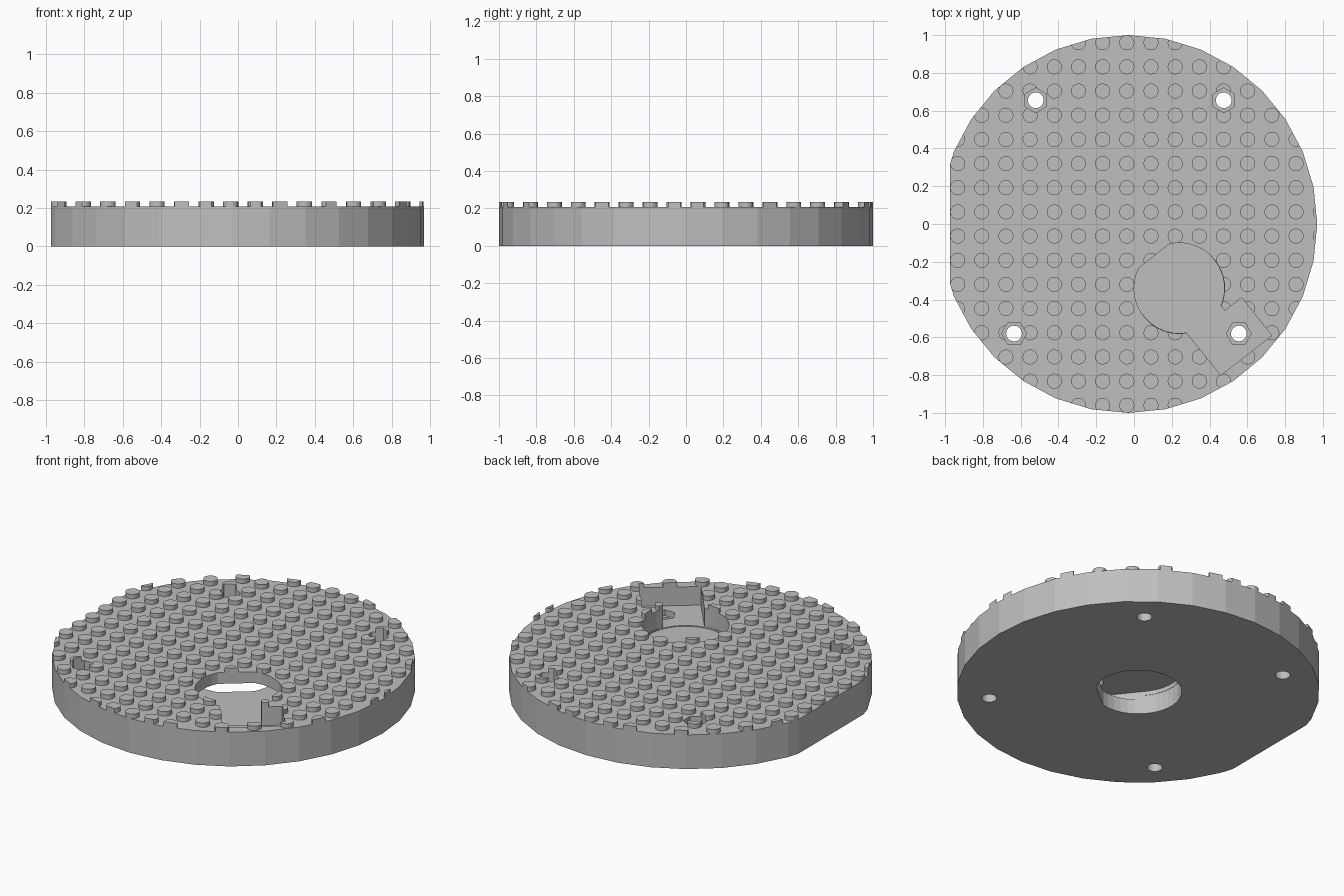
import bpy, bmesh, math

if "Cube" in bpy.data.objects:
    bpy.data.objects.remove(bpy.data.objects["Cube"])

CX = -0.03                      # disc centre in x
TOP = 0.208                     # plate top
BORE = 0.24                     # cable bore radius
P0, P1 = (CX, 0.0), (0.24, -0.34)   # lower and upper bore centres

gray = bpy.data.materials.new("plate_gray")
gray.diffuse_color = (0.52, 0.52, 0.52, 1)
gray.use_nodes = True
gray.node_tree.nodes["Principled BSDF"].inputs["Base Color"].default_value = gray.diffuse_color


def circle(c, r, n, turn=0.0):
    return [(c[0] + r * math.cos(turn + 2 * math.pi * i / n),
             c[1] + r * math.sin(turn + 2 * math.pi * i / n)) for i in range(n)]


def prisms(name, outlines, z0, z1):
    """One object made of upright prisms, one for each outline."""
    bm = bmesh.new()
    for pts in outlines:
        low = [bm.verts.new((x, y, z0)) for x, y in pts]
        high = [bm.verts.new((x, y, z1)) for x, y in pts]
        bm.faces.new(low[::-1])
        bm.faces.new(high)
        for i in range(len(pts)):
            j = (i + 1) % len(pts)
            bm.faces.new((low[i], low[j], high[j], high[i]))
    me = bpy.data.meshes.new(name)
    bm.to_mesh(me)
    bm.free()
    me.materials.append(gray)
    ob = bpy.data.objects.new(name, me)
    bpy.context.collection.objects.link(ob)
    return ob


def boolean(ob, tool, op):
    m = ob.modifiers.new(tool.name, 'BOOLEAN')
    m.operation, m.object, m.solver = op, tool, 'EXACT'
    tool.hide_render = True
    tool.hide_viewport = True
    tool.display_type = 'WIRE'


# Direction from the lower bore to the upper one, and their dividing line
dx, dy = P1[0] - P0[0], P1[1] - P0[1]
dist = math.hypot(dx, dy)
ux, uy = dx / dist, dy / dist


def along(p):
    return (p[0] - P0[0]) * ux + (p[1] - P0[1]) * uy


def clipped_circle(c, side):
    """Bore outline cut straight at the line halfway between the bores."""
    half = dist / 2
    a0 = math.atan2(uy, ux) + (math.pi if side > 0 else 0)
    gap = math.acos(half / BORE)
    n = 32
    return [(c[0] + BORE * math.cos(a0 + gap + (2 * math.pi - 2 * gap) * i / n),
             c[1] + BORE * math.sin(a0 + gap + (2 * math.pi - 2 * gap) * i / n))
            for i in range(n + 1)]


# Round plate outline with one flat side
FLAT = -0.975
outline = []
ring = circle((CX, 0), 1.0, 32)
for i, (p, q) in enumerate(zip(ring, ring[1:] + ring[:1])):
    if p[0] >= FLAT:
        outline.append(p)
    if (p[0] - FLAT) * (q[0] - FLAT) < 0:
        t = (FLAT - p[0]) / (q[0] - p[0])
        outline.append((FLAT, p[1] + t * (q[1] - p[1])))

plate = prisms("base_plate", [outline], 0.0, TOP)

# Grid of studs
PITCH = 0.128
spots = [(-0.038 + PITCH * i, PITCH * (j + 0.5))
         for i in range(-7, 9) for j in range(-8, 8)]
spots = [s for s in spots if math.hypot(s[0] - CX, s[1]) < 1.03]
studs = prisms("studs", [circle(s, 0.04, 16) for s in spots], TOP - 0.002, 0.235)
boolean(studs, prisms("edge_trimmer", [outline], -0.1, 0.4), 'INTERSECT')

# Cable bore: lower hole, buried channel, upper pocket
lower = prisms("lower_bore_cutter", [clipped_circle(P0, -1)], -0.1, 0.115)
upper = prisms("pocket_cutter", [clipped_circle(P1, 1)], 0.1, 0.4)
a = math.atan2(uy, ux)
chan = [(c[0] + 0.238 * math.cos(a + s + math.pi * k / 16),
         c[1] + 0.238 * math.sin(a + s + math.pi * k / 16))
        for c, s in ((P1, -math.pi / 2), (P0, math.pi / 2)) for k in range(17)]
channel = prisms("channel_cutter", [chan], 0.09, 0.14)

# Angled slot running from the pocket towards the rim
slot = prisms("slot_cutter", [[(0.24, -0.53), (0.29, -0.59), (0.46, -0.80), (0.73, -0.59),
                               (0.57, -0.39), (0.48, -0.46), (0.42, -0.385)]], 0.095, 0.4)

# Screw holes with hexagonal nut recesses
screws = [(-0.52, 0.655), (0.475, 0.655), (-0.635, -0.58), (0.555, -0.58)]
holes = prisms("screw_hole_cutter", [circle(s, 0.042, 16) for s in screws], -0.1, 0.4)
nuts = prisms("nut_recess_cutter",
              [circle(s, 0.066, 6, 0 if s[1] < 0 else math.pi / 6) for s in screws], 0.06, 0.4)

for tool in (lower, channel, upper, slot, holes, nuts):
    boolean(plate, tool, 'DIFFERENCE')
for tool in (upper, slot, nuts):
    boolean(studs, tool, 'DIFFERENCE')
